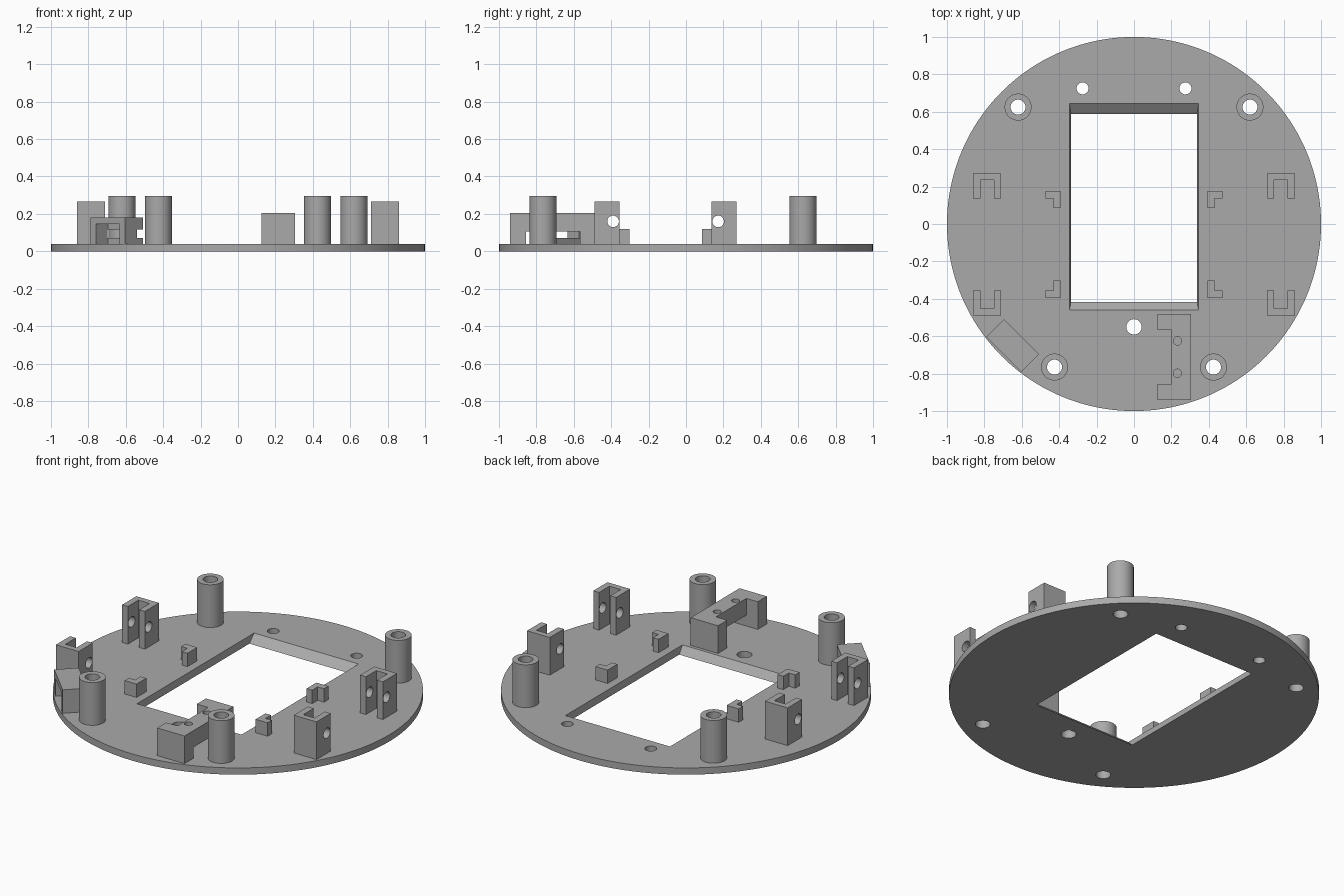
import bpy, bmesh, math
from mathutils import Matrix

old = bpy.data.objects.get("Cube")
if old:
    bpy.data.objects.remove(old)

grey = bpy.data.materials.new("plain grey")
grey.use_nodes = True
grey.diffuse_color = (0.4, 0.4, 0.4, 1)
grey.node_tree.nodes["Principled BSDF"].inputs["Base Color"].default_value = (0.4, 0.4, 0.4, 1)

TOP = 0.04      # upper face of the plate
SINK = 0.03     # parts start slightly inside the plate


def add(name, bm):
    bmesh.ops.recalc_face_normals(bm, faces=bm.faces)
    mesh = bpy.data.meshes.new(name)
    bm.to_mesh(mesh)
    bm.free()
    mesh.materials.append(grey)
    obj = bpy.data.objects.new(name, mesh)
    bpy.context.collection.objects.link(obj)
    return obj


def prism(name, outline, z0, z1):
    """Extrude a flat outline upward."""
    bm = bmesh.new()
    face = bm.faces.new([bm.verts.new((x, y, z0)) for x, y in outline])
    new = bmesh.ops.extrude_face_region(bm, geom=[face])["geom"]
    verts = [v for v in new if isinstance(v, bmesh.types.BMVert)]
    bmesh.ops.translate(bm, verts=verts, vec=(0, 0, z1 - z0))
    return add(name, bm)


def box(name, x0, x1, y0, y1, z0, z1):
    return prism(name, [(x0, y0), (x1, y0), (x1, y1), (x0, y1)], z0, z1)


def cylinder(name, x, y, z0, z1, r, segments=48, along_x=False):
    bm = bmesh.new()
    bmesh.ops.create_cone(bm, cap_ends=True, segments=segments,
                          radius1=r, radius2=r, depth=z1 - z0)
    if along_x:   # here y, z0 and z1 keep their meaning only as centre and length
        bmesh.ops.rotate(bm, verts=bm.verts, matrix=Matrix.Rotation(math.pi / 2, 3, "Y"))
    bmesh.ops.translate(bm, verts=bm.verts, vec=(x, y, (z0 + z1) / 2))
    return add(name, bm)


def cut(obj, cutters):
    bpy.context.view_layer.objects.active = obj
    for c in cutters:
        mod = obj.modifiers.new("cut", "BOOLEAN")
        mod.operation = "DIFFERENCE"
        mod.solver = "EXACT"
        mod.object = c
        bpy.ops.object.modifier_apply(modifier=mod.name)
        bpy.data.objects.remove(c)


def smooth(obj):
    bpy.ops.object.select_all(action="DESELECT")
    obj.select_set(True)
    bpy.context.view_layer.objects.active = obj
    bpy.ops.object.shade_smooth_by_angle(angle=math.radians(30))


# Round base plate with a flared rectangular opening and drilled holes
posts = [(0.62, 0.625), (-0.62, 0.625), (0.425, -0.765), (-0.425, -0.765)]
plate = cylinder("base_plate", 0, 0, 0, TOP, 1, 160)
opening = box("opening_cutter", -0.337, 0.337, -0.417, 0.588, 0, TOP)
for v in opening.data.vertices:
    if v.co.z > TOP / 2:
        v.co.x *= 1.024
        v.co.y += 0.057 if v.co.y > 0 else -0.043
through = box("through_cutter", -0.337, 0.337, -0.417, 0.588, -0.1, 0.1)
# stretch the flare beyond both plate faces along the same slope
for v in opening.data.vertices:
    up = v.co.z > TOP / 2
    v.co.z = TOP + 0.0005 if up else -0.0005
drills = [cylinder("drill", x, y, -0.1, 0.1, 0.04) for x, y in posts]
drills += [cylinder("drill", x, 0.725, -0.1, 0.1, 0.032) for x in (-0.275, 0.275)]
drills.append(cylinder("drill", 0, -0.55, -0.1, 0.1, 0.041))
cut(plate, [opening, through] + drills)
smooth(plate)

# Hollow posts
for i, (x, y) in enumerate(posts):
    post = cylinder(f"post_{i + 1}", x, y, SINK, 0.295, 0.072)
    cut(post, [cylinder("bore", x, y, -0.1, 0.4, 0.04)])
    smooth(post)

for side, sx in (("left", 1), ("right", -1)):
    for end, sy, shift in (("back", 1, 0), ("front", -1, 0.218)):
        def place(points):
            return [(sx * x, sy * (y + shift)) for x, y in points]

        # Slotted bracket, open towards the middle, with a cross hole
        u_shape = [(0.71, 0.137), (0.71, 0.27), (0.86, 0.27), (0.86, 0.137),
                   (0.822, 0.137), (0.822, 0.235), (0.748, 0.235), (0.748, 0.137)]
        bracket = prism(f"{end}_{side}_slot_bracket", place(u_shape), SINK, 0.265)
        hx, hy = place([(0.785, 0.172)])[0]
        cut(bracket, [cylinder("cross_drill", hx, hy, 0.01, 0.31, 0.031, 32, True)])
        smooth(bracket)

        # Small corner stop
        corner = [(0.393, 0.085), (0.43, 0.085), (0.43, 0.137),
                  (0.472, 0.137), (0.472, 0.177), (0.393, 0.177)]
        prism(f"{end}_{side}_corner_stop", place(corner), SINK, 0.12)

# Bridge-shaped mount with a notch in its inner side and two screw holes
c_shape = [(0.125, -0.48), (0.125, -0.567), (0.2, -0.567), (0.2, -0.855),
           (0.125, -0.855), (0.125, -0.94), (0.305, -0.94), (0.305, -0.48)]
mount = prism("bridge_mount", c_shape, SINK, 0.205)
cut(mount, [box("tunnel", 0, 0.4, -0.855, -0.567, 0, 0.105)]
    + [cylinder("screw_drill", 0.232, y, 0.05, 0.3, 0.022, 32) for y in (-0.625, -0.798)])
smooth(mount)

# Diagonal holder at the rim: pocket on the outside, slot along the inside
holder = box("rim_holder", -0.132, 0.132, -0.067, 0.067, SINK, 0.18)
cut(holder, [box("pocket", -0.09, 0.09, -0.1, 0.024, 0, 0.145),
             box("slot", -0.2, 0.2, 0.022, 0.1, 0.072, 0.117)])
holder.data.transform(Matrix.Translation((-0.649, -0.65, 0))
                      @ Matrix.Rotation(math.radians(-45), 4, "Z"))
